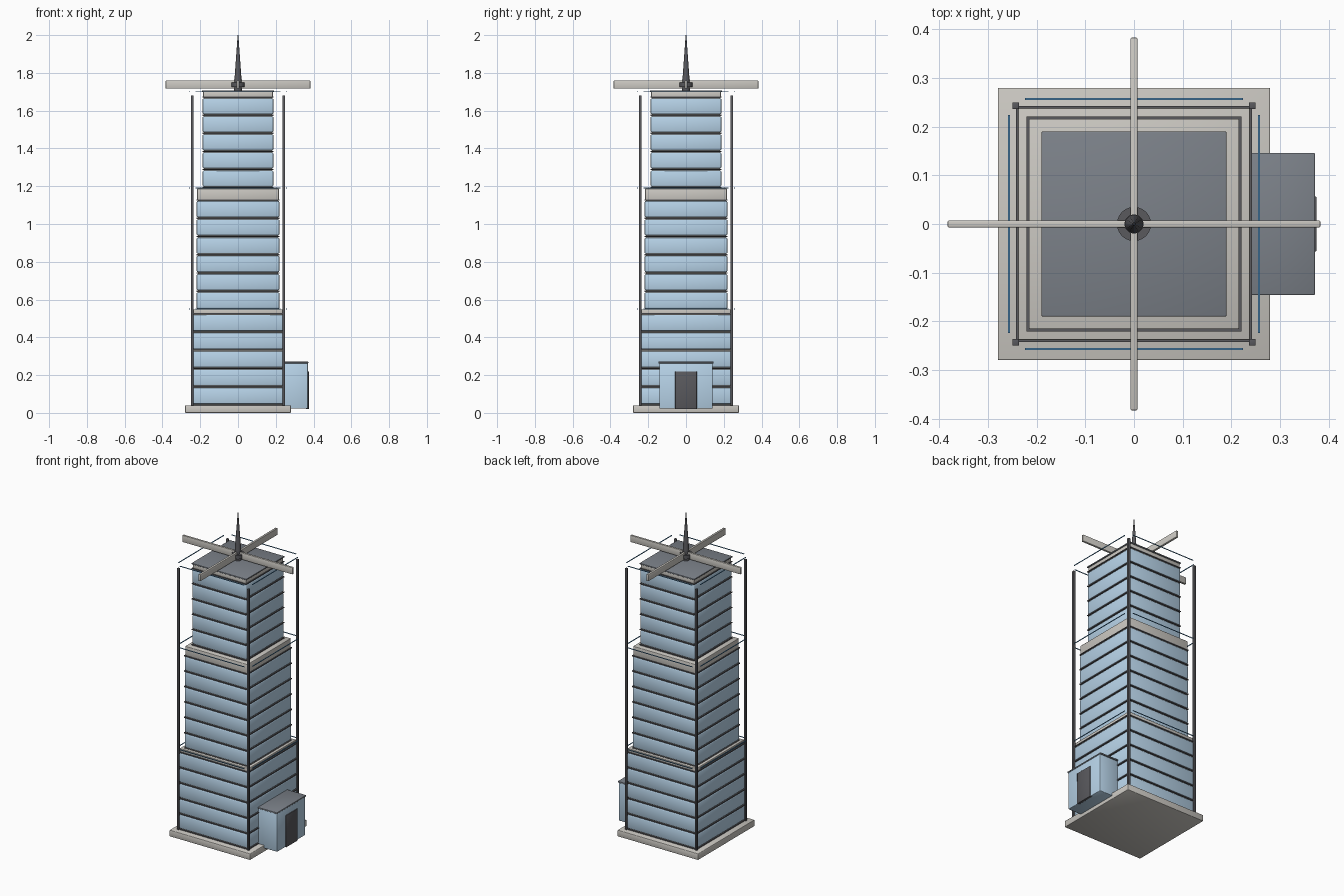
import bpy, bmesh, math
from mathutils import Matrix

if "Cube" in bpy.data.objects:
    bpy.data.objects.remove(bpy.data.objects["Cube"])


def material(name, rgb):
    m = bpy.data.materials.new(name)
    m.diffuse_color = (*rgb, 1)
    m.use_nodes = True
    m.node_tree.nodes["Principled BSDF"].inputs["Base Color"].default_value = m.diffuse_color
    return m


GLASS = material("pale_blue_glass", (0.48, 0.66, 0.82))
STONE = material("warm_stone", (0.60, 0.58, 0.54))
STEEL = material("dark_steel", (0.10, 0.10, 0.11))
ROOF = material("slate_roof", (0.20, 0.22, 0.25))
BLUE = material("blue_light", (0.10, 0.33, 0.62))


def finish(name, bm, mat, smooth=None):
    me = bpy.data.meshes.new(name)
    bm.to_mesh(me)
    bm.free()
    ob = bpy.data.objects.new(name, me)
    bpy.context.collection.objects.link(ob)
    me.materials.append(mat)
    if smooth is not None:
        bpy.context.view_layer.objects.active = ob
        ob.select_set(True)
        bpy.ops.object.shade_smooth_by_angle(angle=math.radians(smooth))
        ob.select_set(False)
    return ob


def boxes(name, spans, mat, bevel=0.0):
    """One object from boxes given as (x0, x1, y0, y1, z0, z1)."""
    bm = bmesh.new()
    for x0, x1, y0, y1, z0, z1 in spans:
        mx = Matrix.Translation(((x0 + x1) / 2, (y0 + y1) / 2, (z0 + z1) / 2))
        bmesh.ops.create_cube(bm, size=1, matrix=mx @ Matrix.Diagonal((x1 - x0, y1 - y0, z1 - z0, 1)))
    if bevel:
        bmesh.ops.bevel(bm, geom=bm.edges[:], offset=bevel, segments=2, profile=0.5, affect='EDGES')
    return finish(name, bm, mat, 60 if bevel else None)


def square(h, z0, z1):
    return (-h, h, -h, h, z0, z1)


# Base plinth
boxes("base_plinth", [square(0.28, 0, 0.04)], STONE, 0.003)

# Three stepped tiers: name, half width, first floor z, floors, pitch, cap top
tiers = [("lower", 0.241, 0.048, 5, 0.0967, 0.548),
         ("middle", 0.219, 0.553, 6, 0.0967, 1.187),
         ("upper", 0.187, 1.199, 5, 0.0957, 1.700)]
bottom = 0.04
for name, h, z, n, pitch, top in tiers:
    glass_h = pitch - 0.012
    end = z + n * pitch - 0.010
    boxes(name + "_glass_floors",
          [square(h, z + i * pitch, z + i * pitch + glass_h) for i in range(n)], GLASS, 0.005)
    boxes(name + "_floor_slabs",
          [square(h + 0.002, z + i * pitch - 0.009, z + i * pitch - 0.003) for i in range(n + 1)], STEEL)
    boxes(name + "_core", [square(h - 0.006, bottom, end)], STONE)
    boxes(name + "_cap", [square(h - 0.003, end, top)], STONE, 0.002)
    bottom = top

# Roof slab
boxes("roof_slab", [square(0.19, 1.698, 1.706)], ROOF, 0.002)

# Corner columns
c, w = 0.243, 0.007
boxes("corner_columns", [(sx * c - w, sx * c + w, sy * c - w, sy * c + w, 0.04, 1.68)
                         for sx in (-1, 1) for sy in (-1, 1)], STEEL, 0.0015)

# Thin blue light strips floating around each setback
strips = []
for z in (0.55, 1.19, 1.703):
    for s in (-1, 1):
        a, b = s * 0.257 - 0.002, s * 0.257 + 0.002
        strips += [(-0.224, 0.224, a, b, z - 0.002, z + 0.002),
                   (a, b, -0.224, 0.224, z - 0.002, z + 0.002)]
boxes("light_strips", strips, BLUE)

# Crossed roof beams
boxes("roof_beam_x", [(-0.383, 0.383, -0.007, 0.007, 1.717, 1.759)], STONE, 0.002)
boxes("roof_beam_y", [(-0.007, 0.007, -0.383, 0.383, 1.717, 1.759)], STONE, 0.002)


def cone(name, r1, r2, z0, z1, sides, mat):
    bm = bmesh.new()
    bmesh.ops.create_cone(bm, cap_ends=True, segments=sides, radius1=r1, radius2=r2, depth=z1 - z0,
                          matrix=Matrix.Translation((0, 0, (z0 + z1) / 2)))
    finish(name, bm, mat, 40)


# Spire with its hub and mast foot
cone("spire_hub", 0.035, 0.035, 1.724, 1.748, 24, STEEL)
cone("spire_foot", 0.02, 0.02, 1.706, 1.765, 12, STEEL)
cone("spire", 0.019, 0.002, 1.76, 2.0, 12, STEEL)

# Entrance pavilion on the right side
boxes("entrance_box", [(0.235, 0.37, -0.14, 0.14, 0.022, 0.264)], GLASS, 0.003)
boxes("entrance_roof", [(0.235, 0.372, -0.146, 0.146, 0.262, 0.271)], ROOF, 0.002)
boxes("entrance_door", [(0.36, 0.375, -0.057, 0.057, 0.02, 0.22)], STEEL, 0.002)
